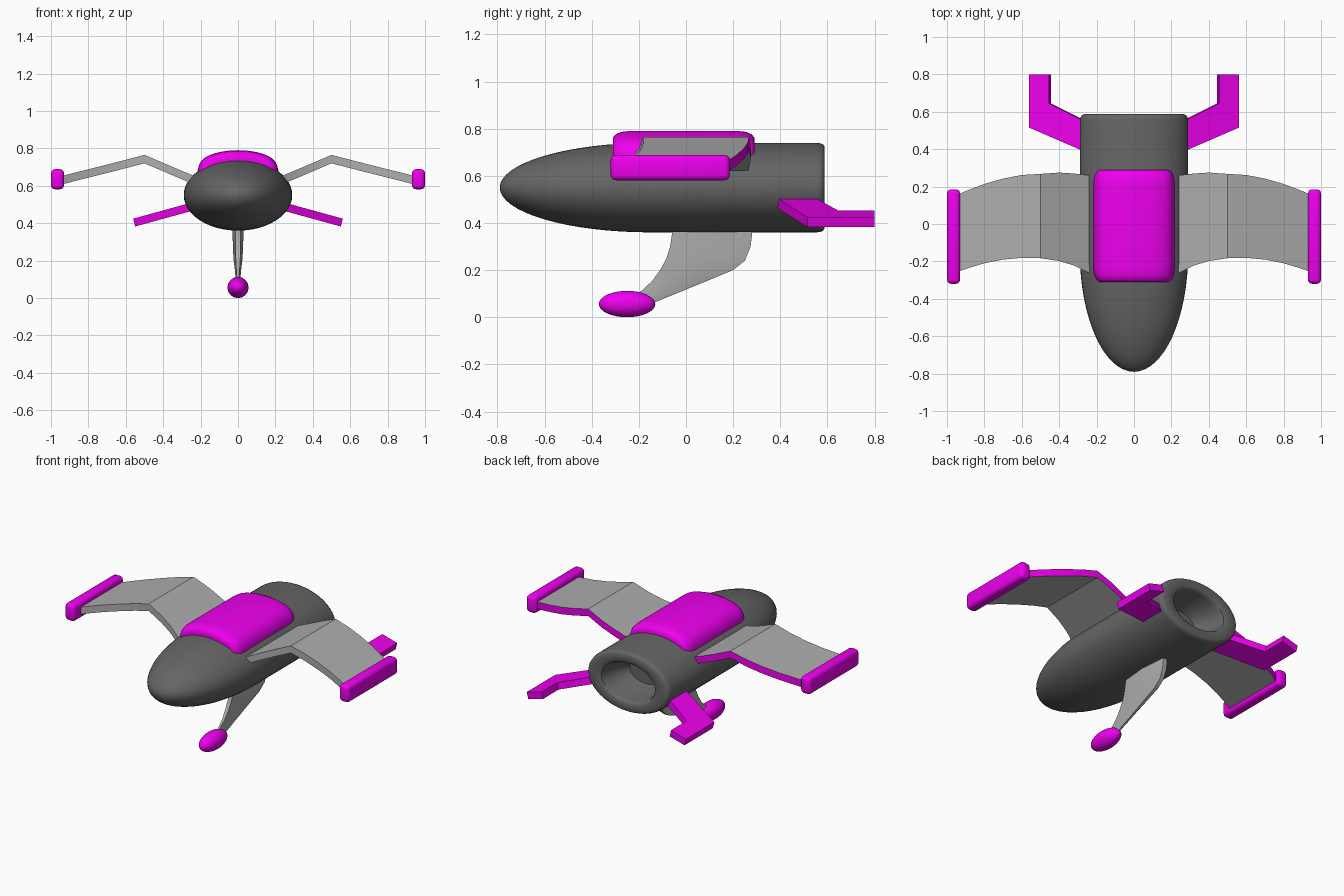
import bpy, bmesh
from math import sin, cos, pi, sqrt
from mathutils import Vector

if "Cube" in bpy.data.objects:
    bpy.data.objects.remove(bpy.data.objects["Cube"])


def material(name, rgb):
    m = bpy.data.materials.new(name)
    m.diffuse_color = (*rgb, 1)
    m.use_nodes = True
    m.node_tree.nodes["Principled BSDF"].inputs["Base Color"].default_value = m.diffuse_color
    return m


DARK = material("dark_grey", (0.13, 0.13, 0.13))
LIGHT = material("light_grey", (0.42, 0.42, 0.42))
PINK = material("magenta", (0.85, 0.0, 0.85))


def finish(obj, mirror=False, angle=30):
    if mirror:
        obj.modifiers.new("mirror", 'MIRROR')
    bpy.ops.object.select_all(action='DESELECT')
    obj.select_set(True)
    bpy.context.view_layer.objects.active = obj
    bpy.ops.object.shade_smooth_by_angle(angle=angle * pi / 180)
    return obj


def loft(name, rings, mats, mirror=False, accent=None, angle=30):
    """Skin a row of closed rings and cap both ends; side 'accent' gets the second material."""
    bm = bmesh.new()
    rows = [[bm.verts.new(p) for p in r] for r in rings]
    n = len(rows[0])
    for a, b in zip(rows, rows[1:]):
        for j in range(n):
            k = (j + 1) % n
            f = bm.faces.new((a[j], a[k], b[k], b[j]))
            f.material_index = 1 if j == accent else 0
    bm.faces.new(rows[0])
    bm.faces.new(rows[-1])
    bmesh.ops.recalc_face_normals(bm, faces=bm.faces)
    me = bpy.data.meshes.new(name)
    bm.to_mesh(me)
    bm.free()
    for m in mats:
        me.materials.append(m)
    obj = bpy.data.objects.new(name, me)
    bpy.context.collection.objects.link(obj)
    return finish(obj, mirror, angle)


RX, RZ, CZ = 0.29, 0.19, 0.55

# Fuselage: elliptical nose, straight body, rounded rim and hollow exhaust
prof = [(-0.15 - 0.64 * cos(t * pi / 32), sin(t * pi / 32)) for t in range(17)]
prof[0] = (-0.79, 0.01)
prof += [(0.555, 1.0), (0.572, 0.985), (0.582, 0.96), (0.587, 0.92),
         (0.587, 0.70), (0.58, 0.65), (0.56, 0.62), (0.49, 0.57), (0.40, 0.40)]
loft("fuselage", [[(RX * s * cos(i * pi / 24), y, CZ + RZ * s * sin(i * pi / 24))
                   for i in range(48)] for y, s in prof], [DARK], angle=40)


# Canopy: curved shell following the top of the body
def canopy_ring(y, w, off):
    def z(x, o):
        return CZ + (RZ + o) * sqrt(1 - (x / (RX + o)) ** 2)
    us = [sin(i * pi / 24) for i in range(-12, 13)]
    top = [(w * u, y, z(w * u, -0.01 + (off + 0.01) * max(0, 1 - abs(u) ** 10) ** 0.5)) for u in us]
    low = [(w * u, y, z(w * u, -0.02)) for u in reversed(us)]
    return top + low


ends = [(0.0, 0.165, 0.0), (0.0, 0.185, 0.022), (0.012, 0.2, 0.036),
        (0.035, 0.212, 0.046), (0.07, 0.217, 0.05)]
stations = [(-0.31 + d, w, o) for d, w, o in ends] + [(0.29 - d, w, o) for d, w, o in reversed(ends)]
loft("canopy", [canopy_ring(*s) for s in stations], [PINK], angle=50)

# Gull wings with coloured trailing edge: x, leading y, trailing y, top z
wing = [(0.2, -0.285, 0.255, 0.637), (0.24, -0.262, 0.26, 0.655), (0.32, -0.222, 0.27, 0.688),
        (0.4, -0.198, 0.275, 0.722), (0.5, -0.183, 0.268, 0.765), (0.6, -0.181, 0.262, 0.739),
        (0.7, -0.19, 0.243, 0.713), (0.8, -0.21, 0.214, 0.688), (0.88, -0.234, 0.184, 0.668),
        (0.95, -0.258, 0.155, 0.65)]
loft("wings", [[(x, a, z), (x, b, z), (x, b, z - 0.045), (x, a, z - 0.045)]
               for x, a, b, z in wing], [LIGHT, PINK], mirror=True, accent=1)

# Wing tip pods
bm = bmesh.new()
bmesh.ops.create_cube(bm, size=1)
for v in bm.verts:
    v.co = Vector((0.965, -0.067, 0.635)) + v.co * Vector((0.07, 0.505, 0.108))
bmesh.ops.bevel(bm, geom=bm.edges[:], offset=0.022, segments=3, profile=0.5, affect='EDGES')
me = bpy.data.meshes.new("wing_tip_pods")
bm.to_mesh(me)
bm.free()
me.materials.append(PINK)
pods = bpy.data.objects.new("wing_tip_pods", me)
bpy.context.collection.objects.link(pods)
finish(pods, mirror=True)

# Drooping tail fins: flat slab from a plan outline
plan = [(0.22, 0.37), (0.555, 0.515), (0.555, 0.8), (0.45, 0.8), (0.45, 0.645), (0.22, 0.53)]
loft("tail_fins", [[(x + d * 0.25, y, 0.487 - 0.275 * (x - 0.25) + d) for x, y in plan]
                   for d in (-0.021, 0.021)], [PINK], mirror=True)

# Belly strut: front y, z, back y, z, half width
strut = [(-0.06, 0.40, 0.28, 0.40, 0.03), (-0.06, 0.35, 0.28, 0.35, 0.029),
         (-0.067, 0.30, 0.274, 0.30, 0.028), (-0.083, 0.25, 0.25, 0.24, 0.026),
         (-0.11, 0.20, 0.20, 0.20, 0.023), (-0.145, 0.152, 0.08, 0.15, 0.017),
         (-0.185, 0.115, -0.04, 0.101, 0.013), (-0.23, 0.085, -0.17, 0.048, 0.01)]
loft("belly_strut", [[(-w * 0.5, a, za), (w * 0.5, a, za),
                      (w, (a + b) / 2, (za + zb) / 2), (w * 0.5, b, zb),
                      (-w * 0.5, b, zb), (-w, (a + b) / 2, (za + zb) / 2)]
                     for a, za, b, zb, w in strut], [LIGHT])

# Strut bulb
bpy.ops.mesh.primitive_uv_sphere_add(segments=32, ring_count=16, location=(0, -0.25, 0.056))
bulb = bpy.context.object
bulb.name = "strut_bulb"
bulb.scale = (0.056, 0.12, 0.056)
bulb.data.materials.append(PINK)
finish(bulb)
